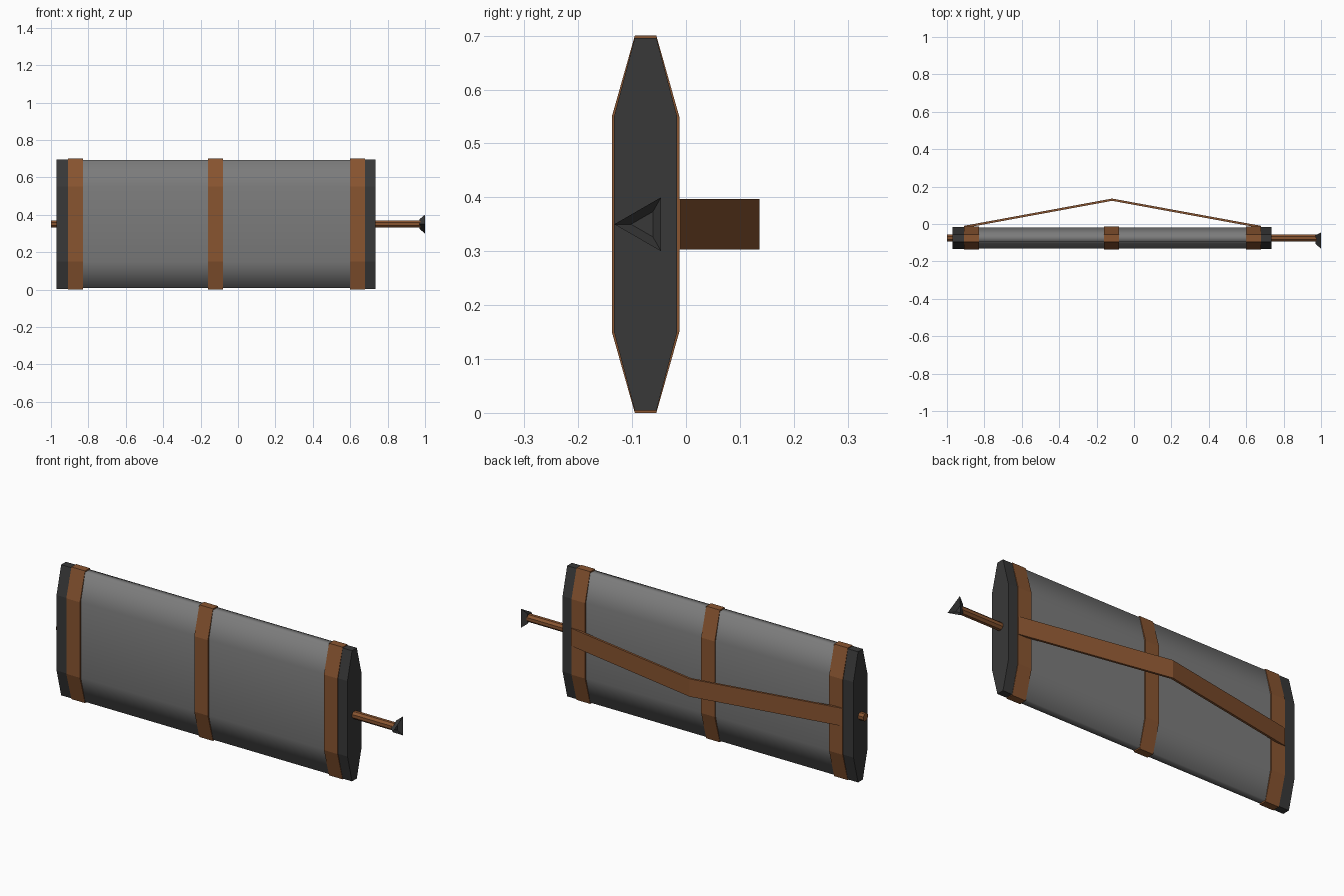
import bpy, bmesh, math

if "Cube" in bpy.data.objects:
    bpy.data.objects.remove(bpy.data.objects["Cube"])

CY, CZ = -0.075, 0.35


def material(name, rgb):
    m = bpy.data.materials.new(name)
    m.diffuse_color = (*rgb, 1)
    m.use_nodes = True
    m.node_tree.nodes["Principled BSDF"].inputs["Base Color"].default_value = m.diffuse_color
    return m


GREY = material("grey cloth", (0.2, 0.2, 0.2))
DARK = material("dark metal", (0.04, 0.04, 0.04))
BROWN = material("brown leather", (0.25, 0.09, 0.03))


def prism(name, rings, mat, smooth=False):
    """Skin a closed solid through rings of (x, y, z) points."""
    bm = bmesh.new()
    loops = [[bm.verts.new(p) for p in ring] for ring in rings]
    n = len(loops[0])
    for a, b in zip(loops, loops[1:]):
        for i in range(n):
            j = (i + 1) % n
            bm.faces.new((a[i], a[j], b[j], b[i])).smooth = smooth
    bm.faces.new(loops[0][::-1])
    bm.faces.new(loops[-1])
    bmesh.ops.recalc_face_normals(bm, faces=bm.faces)
    mesh = bpy.data.meshes.new(name)
    bm.to_mesh(mesh)
    bm.free()
    mesh.materials.append(mat)
    ob = bpy.data.objects.new(name, mesh)
    bpy.context.collection.objects.link(ob)
    return ob


def octagon(x, inset):
    """Long flat eight-sided section of the case."""
    w, t, h, s = 0.0625 - inset, 0.02, 0.35 - inset, 0.2
    pts = [(-w, -s), (-t, -h), (t, -h), (w, -s), (w, s), (t, h), (-t, h), (-w, s)]
    return [(x, CY + y, CZ + z) for y, z in pts]


def ngon(x, r, n, start=math.pi):
    return [(x, CY + r * math.cos(start + 2 * math.pi * i / n),
             CZ + r * math.sin(start + 2 * math.pi * i / n)) for i in range(n)]


# case body
prism("case_body", [octagon(-0.93, 0.007), octagon(0.70, 0.007)], GREY, True)

# end caps
for name, a, b in (("left_cap", -0.97, -0.90), ("right_cap", 0.67, 0.735)):
    prism(name, [octagon(a, 0.004), octagon(b, 0.004)], DARK)

# leather bands around the case
for name, a in (("left_band", -0.91), ("middle_band", -0.16), ("right_band", 0.60)):
    prism(name, [octagon(a, 0), octagon(a + 0.08, 0)], BROWN)

# carrying strap bent outward behind the case
T = 0.012
prism("carrying_strap",
      [[(x, y + dy, z) for dy, z in ((-T, 0.303), (0, 0.303), (0, 0.397), (-T, 0.397))]
       for x, y in ((-0.91, -0.01), (-0.117, 0.136), (0.68, -0.01))], BROWN)

# rod through the case
prism("rod", [ngon(-1.0, 0.021, 8, math.pi / 8), ngon(0.975, 0.021, 8, math.pi / 8)], BROWN)

# flared three-sided tip, hollow at its end
prism("rod_tip", [ngon(0.97, 0.03, 3), ngon(1.0, 0.058, 3), ngon(0.978, 0.027, 3)], DARK)
